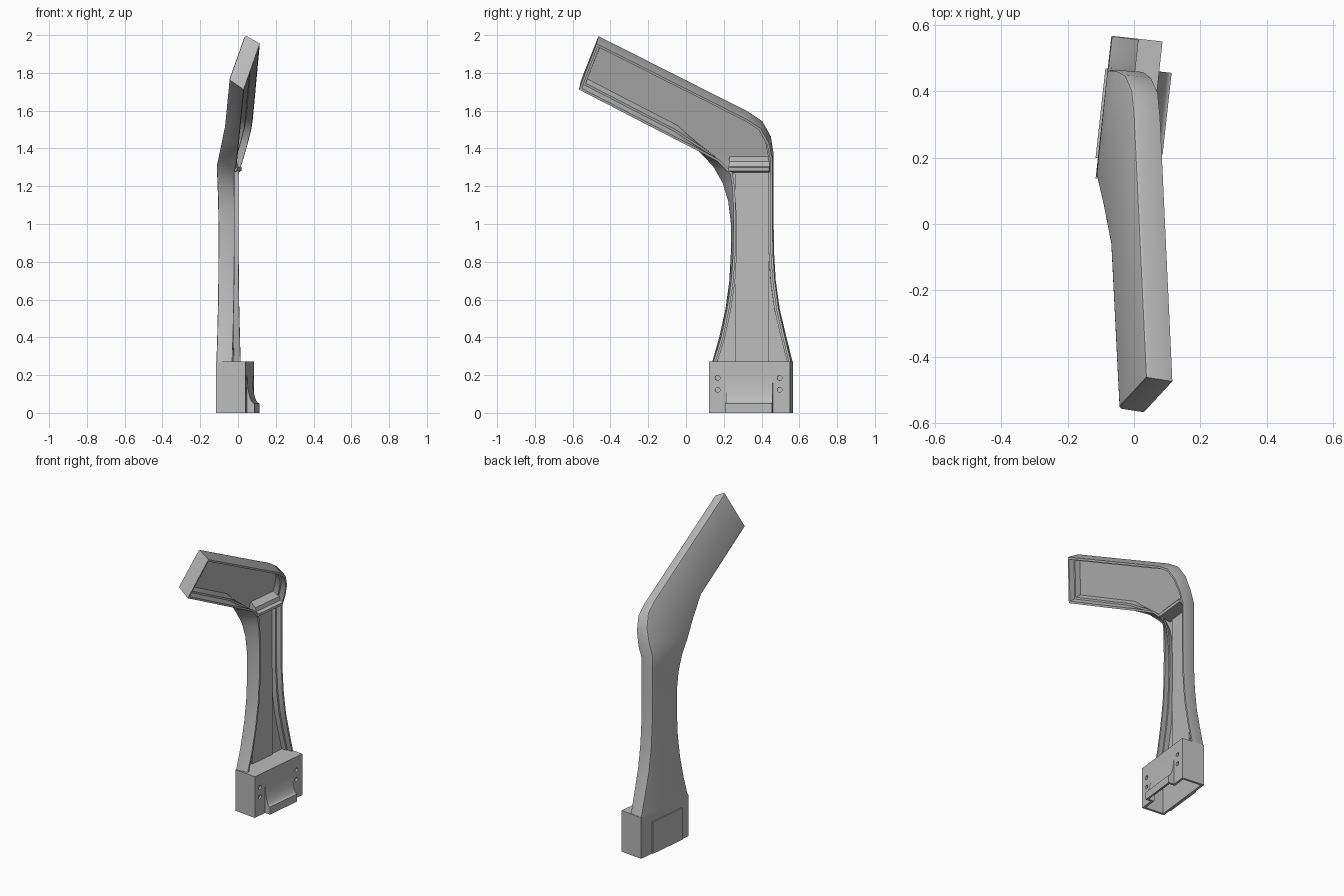
import bpy, bmesh, math
from mathutils import Vector, Matrix

if "Cube" in bpy.data.objects:
    bpy.data.objects.remove(bpy.data.objects["Cube"])

TURN = math.radians(6.3)
S, C = math.sin(TURN), math.cos(TURN)

grey = bpy.data.materials.new("light_grey")
grey.diffuse_color = (0.5, 0.5, 0.5, 1)
grey.use_nodes = True
grey.node_tree.nodes["Principled BSDF"].inputs["Base Color"].default_value = grey.diffuse_color


def finish(name, bm, turned=True, smooth=True):
    bmesh.ops.recalc_face_normals(bm, faces=bm.faces)
    me = bpy.data.meshes.new(name)
    bm.to_mesh(me)
    bm.free()
    ob = bpy.data.objects.new(name, me)
    bpy.context.collection.objects.link(ob)
    me.materials.append(grey)
    if turned:
        ob.rotation_euler.z = -TURN
    if smooth:
        bpy.ops.object.select_all(action='DESELECT')
        ob.select_set(True)
        bpy.context.view_layer.objects.active = ob
        bpy.ops.object.shade_smooth_by_angle(angle=math.radians(35))
    return ob


def prism(name, profile, v0, v1, smooth=False):
    """Extrude a (depth, height) profile along the width of the base."""
    bm = bmesh.new()
    a = [bm.verts.new((u, v0, z)) for u, z in profile]
    b = [bm.verts.new((u, v1, z)) for u, z in profile]
    bm.faces.new(a)
    bm.faces.new(b[::-1])
    n = len(profile)
    for i in range(n):
        j = (i + 1) % n
        bm.faces.new((a[i], a[j], b[j], b[i]))
    return finish(name, bm, smooth=smooth)


def box(name, u0, u1, v0, v1, z0, z1):
    return prism(name, [(u0, z0), (u1, z0), (u1, z1), (u0, z1)], v0, v1)


def cut(ob, cutters):
    for c in cutters:
        c.hide_render = True
        c.hide_viewport = True
        m = ob.modifiers.new("cut", 'BOOLEAN')
        m.operation = 'DIFFERENCE'
        m.object = c
        m.solver = 'EXACT'


# Column and arm outline: front edge (back face y z, rim y z), rear edge (same)
rows = [
    (.138, .27, .145, .27, .566, .27, .555, .27),
    (.175, .40, .185, .40, .533, .40, .524, .40),
    (.208, .55, .217, .55, .497, .55, .490, .55),
    (.228, .70, .240, .70, .476, .70, .470, .70),
    (.236, .85, .250, .85, .467, .85, .460, .85),
    (.236, 1.0, .252, 1.0, .465, 1.0, .458, 1.0),
    (.220, 1.12, .250, 1.12, .465, 1.12, .458, 1.12),
    (.187, 1.22, .245, 1.20, .465, 1.22, .458, 1.20),
    (.140, 1.30, .235, 1.265, .465, 1.30, .458, 1.265),
    (.095, 1.35, .170, 1.33, .464, 1.38, .458, 1.34),
    (.050, 1.40, .100, 1.368, .450, 1.47, .440, 1.425),
    (.000, 1.45, .000, 1.42, .405, 1.55, .395, 1.505),
    (-.06, 1.51, -.07, 1.455, .330, 1.60, .320, 1.555),
    (-.555, 1.765, -.567, 1.712, -.462, 2.0, -.474, 1.955),
]
back = [Vector(r[0:2]) for r in rows] + [Vector(r[4:6]) for r in rows[::-1]]
rim = [Vector(r[2:4]) for r in rows] + [Vector(r[6:8]) for r in rows[::-1]]
N, R = len(back), len(rows)


def shell_loop(bm, t, inset):
    """Outline at depth t (0 back, 1 rim), moved inwards by inset."""
    p = [a.lerp(b, t) for a, b in zip(back, rim)]
    out = []
    for i in range(N):
        d0 = (p[i] - p[i - 1]).normalized()
        d1 = (p[(i + 1) % N] - p[i]).normalized()
        n0, n1 = Vector((d0.y, -d0.x)), Vector((d1.y, -d1.x))
        if i == 0:
            n0 = n1
        elif i == N - 1:
            n1 = n0
        q = p[i] + (n0 + n1) * inset / (1 + n0.dot(n1))
        if i in (0, N - 1):
            q.y = p[i].y
        u = -.13 + .083 * t + .31 * max(0, q.y - (1.3 - .035 * t))
        out.append(bm.verts.new(((u + q.x * S) / C, q.x, q.y)))
    return out


# Hollow column and tilted arm: rounded back edge, walls, ledge, floor
bm = bmesh.new()
steps = [(0, .012), (.03, .004), (.12, 0), (1, 0), (1, .012),
         (.6, .014), (.6, .025), (.2, .028)]
loops = [shell_loop(bm, t, k) for t, k in steps]
for a, b in zip(loops, loops[1:]):
    for i in range(N):
        j = (i + 1) % N
        bm.faces.new((a[i], a[j], b[j], b[i]))
for lp in (loops[0], loops[-1]):
    for i in range(R - 1):
        bm.faces.new((lp[i], lp[i + 1], lp[N - 2 - i], lp[N - 1 - i]))
finish("column_and_arm_shell", bm, turned=False)

# Raised strip on the column floor, and the bar at the bend
box("column_floor_strip", -.118, -.104, .25, .43, .26, 1.275)
prism("bend_crossbar", [(-.116, 1.27), (-.03, 1.28), (-.028, 1.298), (-.05, 1.305),
                        (-.055, 1.33), (-.098, 1.36)], .222, .44)

# Hollow base, open underneath, with a scooped foot and a back plate
base = box("base", -.13, .025, .124, .556, 0, .272)
scoop = [(.0627 - .0377 * math.sin(a), .2 - .15 * math.cos(a))
         for a in [math.radians(10 * k) for k in range(10)]]
scoop = [(u, z) for u, z in scoop]
foot = prism("base_foot", [(.015, 0), (.0627, 0)] + scoop + [(.015, .2)],
             .218, .465, smooth=True)
box("base_back_plate", -.137, -.128, .185, .457, 0, .21)

base_cavity = box("base_cavity_cutter", -.115, .010, .139, .541, -.01, .257)
foot_cavity = box("foot_cavity_cutter", 0, .051, .232, .451, -.01, .04)

# Four screw holes
bm = bmesh.new()
for v in (.171, .502):
    for z in (.122, .185):
        bmesh.ops.create_cone(
            bm, cap_ends=True, segments=16, radius1=.013, radius2=.013, depth=.05,
            matrix=Matrix.Translation((.02, v, z)) @ Matrix.Rotation(math.pi / 2, 4, 'Y'))
holes = finish("screw_hole_cutter", bm, smooth=False)
cut(base, [base_cavity, foot_cavity, holes])
cut(foot, [foot_cavity])
